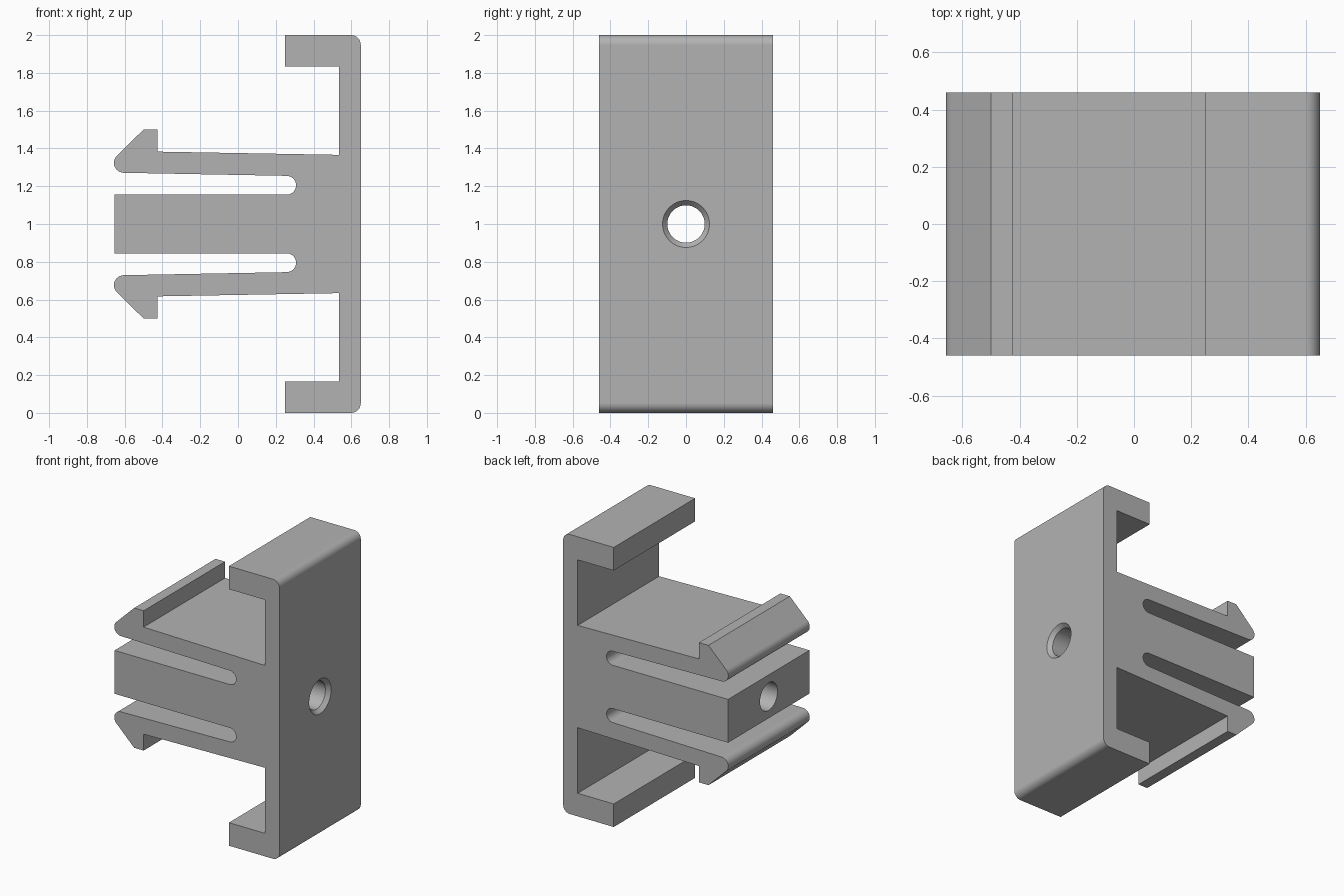
import bpy
import bmesh
from math import cos, sin, radians, pi

HALF_DEPTH = 0.46
MID = 1.0

if "Cube" in bpy.data.objects:
    bpy.data.objects.remove(bpy.data.objects["Cube"], do_unlink=True)

grey = bpy.data.materials.new("plain grey")
grey.use_nodes = True
colour = (0.45, 0.45, 0.45, 1)
grey.diffuse_color = colour
grey.node_tree.nodes["Principled BSDF"].inputs["Base Color"].default_value = colour


def arc(cx, cz, r, start, end, steps):
    angles = [radians(start + (end - start) * i / steps) for i in range(steps + 1)]
    return [(cx + r * cos(a), cz + r * sin(a)) for a in angles]


def mesh_object(name, bm):
    bmesh.ops.recalc_face_normals(bm, faces=bm.faces[:])
    mesh = bpy.data.meshes.new(name)
    bm.to_mesh(mesh)
    bm.free()
    mesh.materials.append(grey)
    obj = bpy.data.objects.new(name, mesh)
    bpy.context.collection.objects.link(obj)
    return obj


# Upper half of the clip outline, measured from the middle height
upper = arc(0.598, 0.948, 0.052, 0, 90, 8)                       # rounded back corner
upper += [(0.25, 1.0), (0.25, 0.835), (0.535, 0.835)]            # hooked lip
upper += [(0.535, 0.366), (-0.425, 0.383)]                       # spring arm top
upper += [(-0.425, 0.5), (-0.5, 0.5)]                            # barb
upper += arc(-0.604, 0.324, 0.053, 134, 269, 12)                 # rounded arm tip
upper += arc(0.257, 0.205, 0.05, 91, -90, 16)                    # slot end
upper += [(-0.655, 0.155)]                                       # centre block
outline = upper + [(x, -z) for x, z in reversed(upper)]

bm = bmesh.new()
face = bm.faces.new([bm.verts.new((x, -HALF_DEPTH, z + MID)) for x, z in outline])
side = bmesh.ops.extrude_face_region(bm, geom=[face])
moved = [v for v in side["geom"] if isinstance(v, bmesh.types.BMVert)]
bmesh.ops.translate(bm, verts=moved, vec=(0, 2 * HALF_DEPTH, 0))
clip = mesh_object("clip_body", bm)

# Lathed cutter for the through hole with its countersink
bm = bmesh.new()
rings = []
for x, r in [(-0.8, 0.099), (0.622, 0.099), (0.652, 0.126), (0.8, 0.126)]:
    rings.append([bm.verts.new((x, r * cos(2 * pi * i / 48), MID + r * sin(2 * pi * i / 48)))
                  for i in range(48)])
for a, b in zip(rings, rings[1:]):
    for i in range(48):
        j = (i + 1) % 48
        bm.faces.new((a[i], a[j], b[j], b[i]))
bm.faces.new(rings[0])
bm.faces.new(rings[-1])
cutter = mesh_object("hole_cutter", bm)
cutter.hide_render = True

bpy.ops.object.select_all(action="DESELECT")
clip.select_set(True)
bpy.context.view_layer.objects.active = clip
cut = clip.modifiers.new("screw_hole", "BOOLEAN")
cut.operation = "DIFFERENCE"
cut.solver = "EXACT"
cut.object = cutter
bpy.ops.object.modifier_apply(modifier=cut.name)
bpy.data.objects.remove(cutter, do_unlink=True)

# Smooth rounds, flat large faces
bpy.ops.object.shade_smooth_by_angle(angle=radians(30))
flat = clip.modifiers.new("flat_faces", "WEIGHTED_NORMAL")
flat.keep_sharp = True
